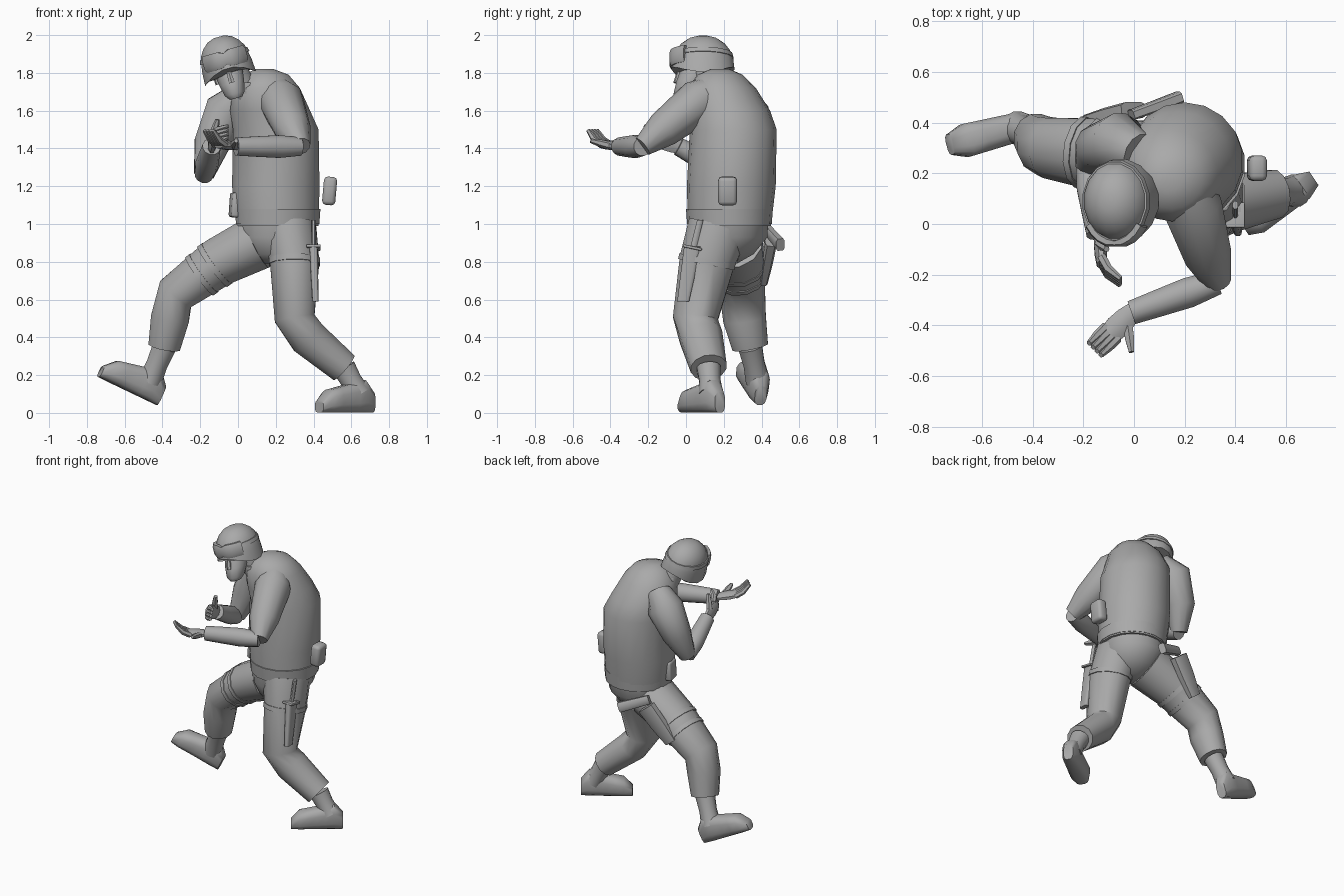
import bpy
import bmesh
from math import sin, cos, pi, radians, copysign
from mathutils import Vector, Matrix, Euler

old = bpy.data.objects.get("Cube")
if old:
    bpy.data.objects.remove(old, do_unlink=True)

grey = bpy.data.materials.new("plain grey")
grey.use_nodes = True
grey.diffuse_color = (0.4, 0.4, 0.4, 1)
grey.node_tree.nodes["Principled BSDF"].inputs["Base Color"].default_value = grey.diffuse_color

X, Y, Z = Vector((1, 0, 0)), Vector((0, 1, 0)), Vector((0, 0, 1))


def finish(name, bm, angle):
    """Turn a bmesh into a smooth shaded object."""
    bmesh.ops.recalc_face_normals(bm, faces=bm.faces)
    mesh = bpy.data.meshes.new(name)
    bm.to_mesh(mesh)
    bm.free()
    mesh.materials.append(grey)
    obj = bpy.data.objects.new(name, mesh)
    bpy.context.collection.objects.link(obj)
    bpy.ops.object.select_all(action="DESELECT")
    obj.select_set(True)
    bpy.context.view_layer.objects.active = obj
    bpy.ops.object.shade_smooth_by_angle(angle=radians(angle))


def loft(name, centres, radii, ref=None, depth=1, sides=12, power=1, place=None, tweak=None):
    """Skin oval rings along a path; rings stay level when ref is None."""
    bm = bmesh.new()
    centres = [Vector(c) for c in centres]
    last = len(centres) - 1
    rings = []
    for i, (centre, radius) in enumerate(zip(centres, radii)):
        u, v = X, Y
        if ref is not None:
            along = (centres[min(i + 1, last)] - centres[max(i - 1, 0)]).normalized()
            u = along.cross(ref).normalized()
            v = u.cross(along)
        ring = []
        for k in range(sides):
            a = 2 * pi * (k + 0.5) / sides
            c = copysign(abs(cos(a)) ** power, cos(a))
            s = copysign(abs(sin(a)) ** power, sin(a))
            p = centre + radius * (u * c + v * s * depth)
            if tweak:
                p = tweak(p, i, a)
            ring.append(bm.verts.new(place @ p if place else p))
        rings.append(ring)
    for low, high in zip(rings, rings[1:]):
        for k in range(sides):
            n = (k + 1) % sides
            bm.faces.new((low[k], low[n], high[n], high[k]))
    bm.faces.new(rings[0])
    bm.faces.new(rings[-1])
    finish(name, bm, 50)


def limb(name, start, end, radii, **options):
    """Straight loft with its rings evenly spaced from start to end."""
    start, end = Vector(start), Vector(end)
    steps = len(radii) - 1
    loft(name, [start.lerp(end, i / steps) for i in range(steps + 1)], radii, **options)


def block(name, loc, size, turn=(0, 0, 0), bevel=0.012):
    """Bevelled box, turned by degrees."""
    bm = bmesh.new()
    bmesh.ops.create_cube(bm, size=1)
    bmesh.ops.scale(bm, vec=size, verts=bm.verts)
    bmesh.ops.bevel(bm, geom=bm.edges[:], offset=bevel, segments=2, profile=.5, affect="EDGES")
    rotation = Euler([radians(t) for t in turn]).to_matrix().to_4x4()
    bmesh.ops.transform(bm, matrix=Matrix.Translation(loc) @ rotation, verts=bm.verts)
    finish(name, bm, 50)


# Trousers, both legs sharing one set of girths
loft("pelvis", [(.19, .2, .79), (.2, .21, .84), (.2, .23, .93), (.21, .23, 1.04)],
     (.07, .15, .205, .21), sides=16)
legs = {
    "left": [(.27, .17, .97), (.3, .11, .8), (.3, .05, .5), (.37, .08, .4), (.56, .12, .24)],
    "right": [(.1, .24, .9), (-.1, .27, .8), (-.33, .3, .63), (-.36, .31, .5), (-.39, .34, .35)],
}
girths = (.15, .135, .11, .105, .088)
for side, path in legs.items():
    loft(side + "_trouser_leg", path, girths, ref=-Y, depth=1.12)


def thigh_strap(name, side, t):
    """Thin band around the thigh."""
    a, b = (Vector(p) for p in legs[side][1:3])
    radius = girths[1] + (girths[2] - girths[1]) * t + .005
    limb(name, a.lerp(b, t - .05), a.lerp(b, t + .05), (radius, radius), ref=-Y, depth=1.12)


thigh_strap("left_thigh_strap", "left", 0)
thigh_strap("right_upper_thigh_strap", "right", .1)
thigh_strap("right_lower_thigh_strap", "right", .4)


def boot(side, heel, toe):
    """Foot tapering along its sole, rounded at both ends, with a shaft up into the cuff."""
    heel, toe = Vector(heel), Vector(toe)
    along = (toe - heel).normalized()
    up = (Z - along * along.z).normalized()
    steps = [i / 6 for i in range(7)]
    ends = [.6 if t in (0, 1) else 1 for t in steps]
    heights = [(.095 - .04 * t) * e for t, e in zip(steps, ends)]
    widths = [(.055 + .015 * t) * e for t, e in zip(steps, ends)]

    def squash(p, i, a):
        off = (p - heel.lerp(toe, steps[i])).dot(up)
        return p + up * (heights[i] + off * (heights[i] / widths[i] - 1))

    loft(side + "_boot_foot", [heel.lerp(toe, t) for t in steps], widths,
         ref=Z, power=.7, tweak=squash)
    top = Vector(legs[side][-1])
    limb(side + "_boot_shaft", top, heel.lerp(toe, .25) + up * .1, (.065, .058, .066), ref=-Y)


boot("left", (.71, .18, 0), (.43, -.01, 0))
boot("right", (-.43, .39, .04), (-.74, .31, .19))

# Vest over a hunched body, with waist band and collar
loft("vest", [(.21, .23, .99), (.2, .24, 1.2), (.2, .25, 1.5), (.17, .23, 1.6), (.15, .19, 1.72),
              (.15, .18, 1.79), (.14, .18, 1.82)], (.22, .235, .23, .215, .18, .12, .05), sides=18)
limb("waist_band", (.21, .23, 1), (.21, .23, 1.08), (.224, .23), sides=18)
limb("collar", (.1, .17, 1.65), (.03, .12, 1.75), (.12, .1, .075))
limb("neck", (.06, .15, 1.66), (-.02, .1, 1.83), (.07, .065), ref=-Y)


# Arms and hands
def hand(side, wrist, out, palm, thumb):
    """Palm, four curled fingers and a thumb; palm is the way they curl."""
    wrist, out = Vector(wrist), Vector(out).normalized()
    across = out.cross(palm).normalized()
    limb(side + "_palm", wrist - out * .02, wrist + out * .13, (.035, .048, .052, .045),
         ref=palm, depth=.5, sides=8)
    for k in range(4):
        base = wrist + out * .11 + across * .022 * (k - 1.5)
        mid = base + out * .05 + palm * .02
        loft("%s_finger_%d" % (side, k + 1), (base, mid, mid + out * .045 + palm * .045),
             (.019, .018, .011), ref=across, sides=6)
    base = wrist + out * .05 + across * thumb * .03
    limb(side + "_thumb", base, base + out * .06 + across * thumb * .08 + palm * .02,
         (.022, .02, .012), ref=palm, sides=6)


def arm(side, path, wrist, ref):
    """Sleeve rising out of the vest and forearm meeting it at the elbow."""
    loft(side + "_upper_arm", path, (.08, .12, .097, .055), ref=ref)
    limb(side + "_forearm", path[-1], wrist, (.05, .062, .056, .049), ref=Z)


wrists = {"left": (-.01, -.35, 1.41), "right": (-.14, -.04, 1.41)}
arm("left", [(.18, .17, 1.72), (.23, .07, 1.65), (.29, -.12, 1.5), (.33, -.23, 1.41)],
    wrists["left"], Z)
arm("right", [(.02, .28, 1.68), (-.06, .32, 1.6), (-.14, .3, 1.42), (-.18, .24, 1.26)],
    wrists["right"], -Y)
hand("left", wrists["left"], (-.7, -.7, .1), Z, -1)
hand("right", wrists["right"], (.1, -.85, .35), X, 1)

# Head, tilted to one side
tilt = Matrix.Translation((-.055, .09, 1.825)) @ Matrix.Rotation(radians(-16), 4, "Y")
loft("face", [(0, -.1, -.165), (0, -.09, -.14), (0, -.06, -.08), (0, -.02, 0), (0, 0, .04)],
     (.035, .056, .07, .08, .08), depth=1.2, place=tilt)
limb("nose", (0, -.14, -.08), (0, -.12, 0), (.018, .015, .01), sides=6, place=tilt)
for label, x in (("left", .075), ("right", -.075)):
    limb(label + "_ear", (x, 0, -.07), (x, 0, 0), (.012, .014), depth=2, sides=8, place=tilt)


# Helmet: dome whose rim dips over the ears
def ear_dip(p, i, a):
    return p - Z * max(.06 - .03 * i, 0) * cos(a) ** 2


slopes = [radians(16 * i) for i in range(6)]
loft("helmet", [(0, 0, .175 * sin(a)) for a in slopes], [.143 * cos(a) ** .9 for a in slopes],
     depth=1.18, sides=16, place=tilt, tweak=ear_dip)
limb("helmet_strap", (0, 0, .055), (0, 0, .08), (.139, .133), depth=1.18, sides=16, place=tilt)

# Goggles wrapped round the helmet brow, pinched above the nose
turns = [radians(14 * k) for k in range(-4, 5)]
loft("goggles", [(.125 * sin(a), -.165 * cos(a), .05) for a in turns],
     [.014 if a == 0 else .02 for a in turns], ref=Z, depth=2.4, sides=8, power=.7, place=tilt)

# Pouches
block("left_hip_pouch", (.485, .22, 1.175), (.07, .1, .15), (0, 5, 0), .02)
block("right_belt_pouch", (-.015, .2, 1.1), (.05, .1, .13), (0, 4, 10))

# Knife and sheath on the left thigh
limb("knife_sheath", (.41, -.015, .59), (.4, .035, .88), (.016, .02, .023), depth=2, power=.5)
limb("knife_handle", (.4, .035, .86), (.4, .075, 1.02), (.012, .012), depth=1.5, sides=8)
block("knife_guard", (.4, .035, .875), (.075, .1, .015), (-12, 0, 0), .004)

# Holster and pistol behind the right thigh
limb("holster", (-.17, .41, .7), (0, .45, .92), (.045, .06, .065), ref=-Y, depth=.5, sides=8, power=.5)
limb("pistol_grip", (-.01, .43, .97), (.18, .5, .89), (.03, .035), ref=-Y, depth=.7, sides=8, power=.5)
